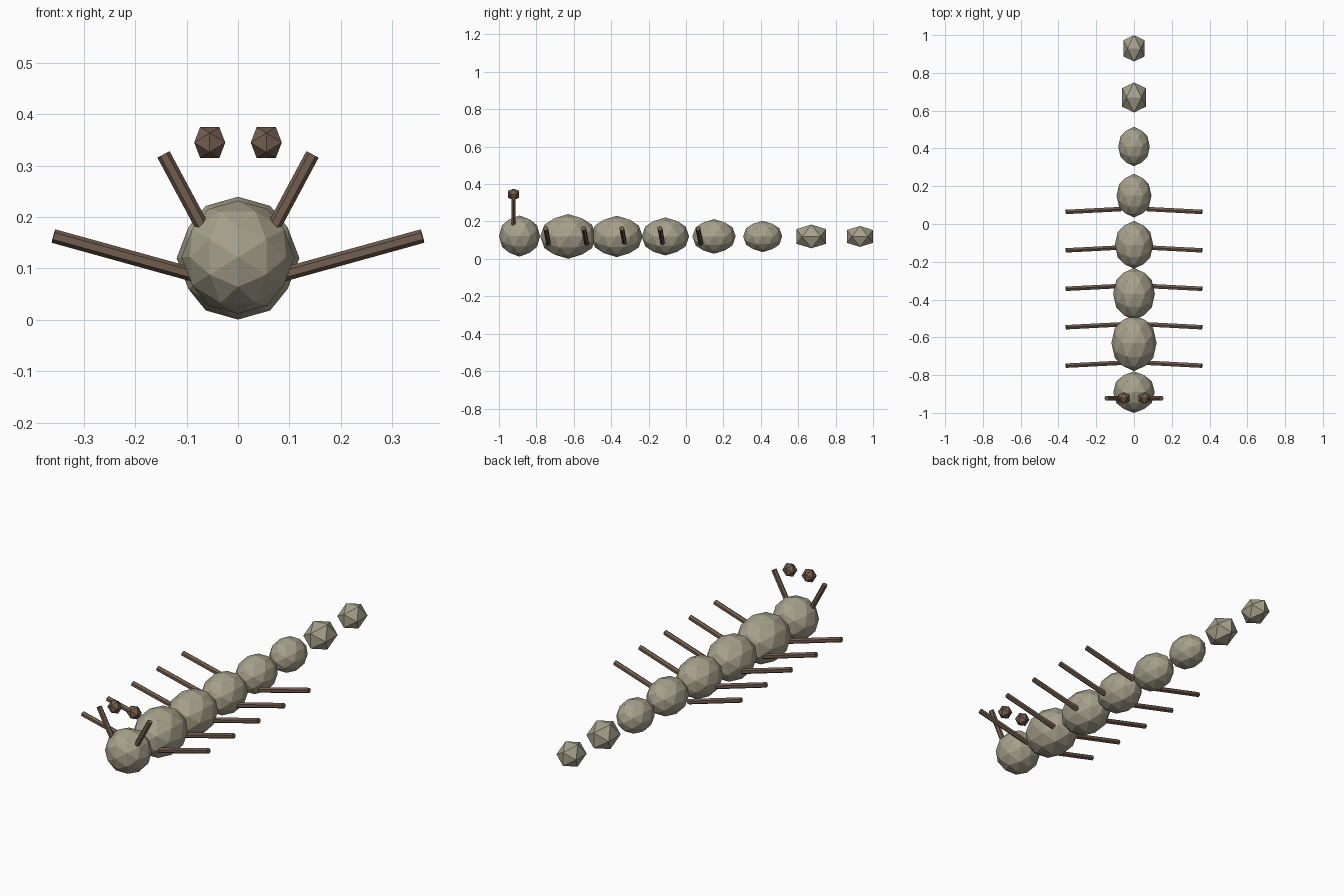
import bpy, bmesh
from mathutils import Vector

if "Cube" in bpy.data.objects:
    bpy.data.objects.remove(bpy.data.objects["Cube"])


def material(name, rgb):
    m = bpy.data.materials.new(name)
    m.diffuse_color = (*rgb, 1)
    m.use_nodes = True
    m.node_tree.nodes["Principled BSDF"].inputs["Base Color"].default_value = m.diffuse_color
    return m


SHELL = material("khaki_shell", (0.38, 0.355, 0.26))
BROWN = material("dark_brown", (0.17, 0.112, 0.08))


def finish(bm, name, mat):
    bmesh.ops.recalc_face_normals(bm, faces=bm.faces)
    mesh = bpy.data.meshes.new(name)
    bm.to_mesh(mesh)
    bm.free()
    mesh.materials.append(mat)
    ob = bpy.data.objects.new(name, mesh)
    bpy.context.collection.objects.link(ob)
    return ob


def faceted_ball(name, center, radius, mat, stretch=1.0, cuts=0):
    """Icosahedron with its two-fold axes on x, y, z, optionally subdivided once."""
    t = (1 + 5 ** 0.5) / 2
    bm = bmesh.new()
    for a in (-1, 1):
        for b in (-t, t):
            for co in ((0, b, a), (b, a, 0), (a, 0, b)):
                bm.verts.new(co)
    bmesh.ops.convex_hull(bm, input=bm.verts)
    if cuts:
        bmesh.ops.subdivide_edges(bm, edges=bm.edges[:], cuts=cuts, use_grid_fill=True)
    for v in bm.verts:
        v.co = v.co.normalized() * radius
        v.co.y *= stretch
    ob = finish(bm, name, mat)
    ob.location = center
    return ob


def rod(name, start, end, radius, mat, sides=6):
    """Straight prism between two points."""
    start, end = Vector(start), Vector(end)
    axis = end - start
    bm = bmesh.new()
    bmesh.ops.create_cone(bm, cap_ends=True, segments=sides, radius1=radius,
                          radius2=radius, depth=axis.length)
    ob = finish(bm, name, mat)
    ob.rotation_euler = axis.to_track_quat('Z', 'Y').to_euler()
    ob.location = (start + end) / 2
    return ob


Z = 0.12

# Head
faceted_ball("head", (0, -0.89, Z + 0.002), 0.11, SHELL, cuts=1)

# Tapering body segments, the last two coarser
for i in range(7):
    faceted_ball(f"body_segment_{i + 1}", (0, -0.63 + 0.26 * i, Z),
                 0.1195 - 0.009 * i, SHELL, stretch=1.25, cuts=1 if i < 5 else 0)

for side, s in (("right", 1), ("left", -1)):
    # Five legs per side, angled up and slightly forward
    for i in range(5):
        y = -0.75 + 0.2035 * i
        rod(f"{side}_leg_{i + 1}", (s * 0.07, y + 0.015, 0.083),
            (s * 0.359, y, 0.163), 0.0135, BROWN)
    # Antenna and the knob floating above the head
    rod(f"{side}_antenna", (s * 0.07, -0.922, 0.182), (s * 0.145, -0.922, 0.322),
        0.0135, BROWN)
    faceted_ball(f"{side}_eye_knob", (s * 0.055, -0.922, 0.345), 0.0355, BROWN)
